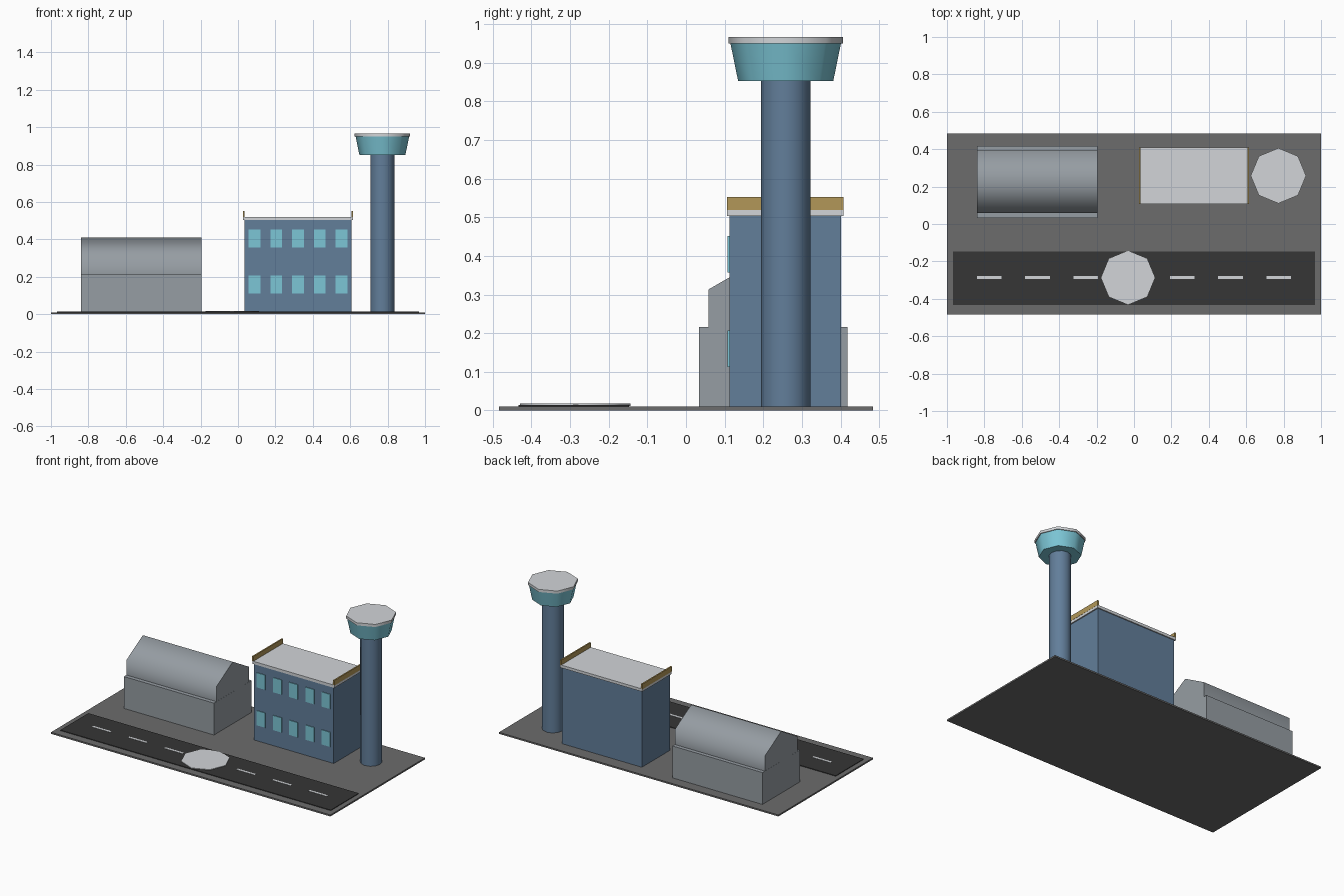
import bpy, math

cube = bpy.data.objects.get("Cube")
if cube:
    bpy.data.objects.remove(cube, do_unlink=True)


def material(name, r, g, b):
    """Flat colour given as 0-255 display values, stored as linear."""
    col = [(c / 255 / 12.92) if c < 11 else ((c / 255 + 0.055) / 1.055) ** 2.4 for c in (r, g, b)] + [1]
    m = bpy.data.materials.new(name)
    m.use_nodes = True
    m.diffuse_color = col
    bsdf = next(n for n in m.node_tree.nodes if n.type == 'BSDF_PRINCIPLED')
    bsdf.inputs["Base Color"].default_value = col
    return m


GROUND = material("ground grey", 108, 108, 108)
ASPHALT = material("asphalt", 54, 54, 54)
WALL = material("slate blue wall", 98, 126, 154)
GLASS = material("teal glass", 124, 198, 214)
PALE = material("pale grey", 210, 213, 216)
GOLD = material("gold trim", 178, 151, 88)
METAL = material("hangar metal", 150, 157, 163)


def finish(name, mat, smooth=False):
    ob = bpy.context.object
    ob.name = ob.data.name = name
    ob.data.materials.append(mat)
    if smooth:
        bpy.ops.object.shade_smooth_by_angle(angle=math.radians(65))
    return ob


def box(name, mat, x, y, z):
    """Box from (min, max) ranges on each axis."""
    bpy.ops.mesh.primitive_cube_add(size=1, location=[sum(r) / 2 for r in (x, y, z)])
    bpy.context.object.scale = [r[1] - r[0] for r in (x, y, z)]
    bpy.ops.object.transform_apply(location=False, rotation=False, scale=True)
    return finish(name, mat)


def drum(name, mat, sides, x, y, z, r_low, r_high):
    """Upright, optionally tapered prism between two heights."""
    bpy.ops.mesh.primitive_cone_add(vertices=sides, radius1=r_low, radius2=r_high,
                                    depth=z[1] - z[0], location=(x, y, sum(z) / 2))
    return finish(name, mat, smooth=True)


# Ground slab, runway and centre line
box("ground", GROUND, (-1, 1), (-0.484, 0.484), (0, 0.01))
box("runway", ASPHALT, (-0.968, 0.968), (-0.434, -0.148), (0.01, 0.014))
for i in range(-3, 4):
    cx = i * 0.258
    box("runway_dash", PALE, (cx - 0.066, cx + 0.066), (-0.293, -0.278), (0.014, 0.0155))

# Helipad
drum("helipad", PALE, 8, -0.032, -0.287, (0.012, 0.0175), 0.143, 0.143)

# Hangar with a six-sided vault sunk into its base
box("hangar_base", METAL, (-0.84, -0.195), (0.033, 0.418), (0.01, 0.216))
bpy.ops.mesh.primitive_cylinder_add(vertices=6, radius=0.193, depth=0.644,
                                    location=(-0.5175, 0.226, 0.217))
bpy.context.object.rotation_euler = (math.pi / 2, 0, math.pi / 2)
bpy.ops.object.transform_apply(location=False, rotation=True, scale=False)
finish("hangar_roof", METAL, smooth=True)

# Terminal building
box("terminal_walls", WALL, (0.035, 0.607), (0.112, 0.401), (0.01, 0.503))
box("terminal_roof", PALE, (0.028, 0.615), (0.106, 0.408), (0.503, 0.521))
for x in (0.027, 0.607):
    box("roof_parapet", GOLD, (x, x + 0.009), (0.106, 0.408), (0.519, 0.552))
for z in (0.112, 0.357):
    for i in range(5):
        cx = 0.088 + i * 0.1163
        box("terminal_window", GLASS, (cx - 0.031, cx + 0.031), (0.108, 0.113), (z, z + 0.095))

# Control tower
TX, TY = 0.772, 0.258
drum("tower_shaft", WALL, 12, TX, TY, (0.01, 0.86), 0.0645, 0.0645)
drum("tower_cabin", GLASS, 8, TX, TY, (0.852, 0.95), 0.123, 0.143)
drum("tower_cap", PALE, 8, TX, TY, (0.949, 0.966), 0.148, 0.148)
